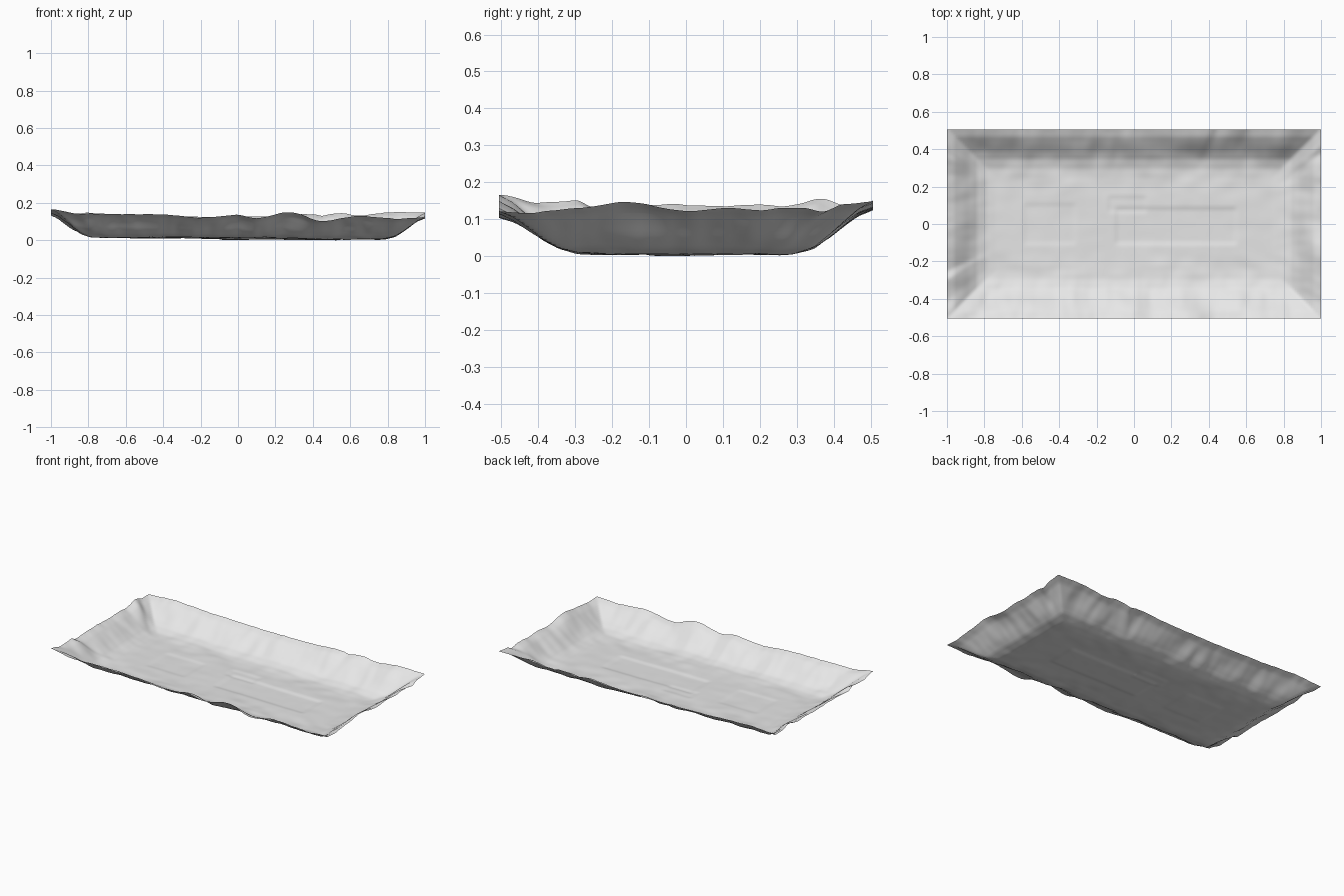
import bpy, bmesh
from mathutils import Vector, noise

if "Cube" in bpy.data.objects:
    bpy.data.objects.remove(bpy.data.objects["Cube"])

HX, HY = 1.0, 0.506

# Rim heights along each side (position, height)
FRONT = [(-1, .175), (-.85, .15), (-.6, .15), (-.4, .145), (-.2, .13), (0, .145), (.1, .128),
         (.28, .16), (.45, .112), (.65, .14), (.85, .125), (1, .13)]
BACK = [(-1, .145), (-.8, .155), (-.5, .14), (-.2, .135), (.1, .135), (.4, .15), (.45, .14),
        (.53, .155), (.63, .143), (.85, .16), (1, .157)]
RIGHT = [(-.506, .13), (-.43, .125), (-.3, .14), (-.15, .155), (0, .13), (.1, .14),
         (.2, .135), (.3, .14), (.37, .13), (.43, .15), (.506, .157)]
LEFT = [(-.506, .175), (-.4, .155), (-.3, .16), (-.25, .14), (-.1, .15), (.1, .145),
        (.2, .15), (.27, .145), (.37, .165), (.43, .145), (.506, .145)]
# Wall profile (distance from rim, fraction of the rise)
WALL = [(0, 1), (.04, .86), (.08, .62), (.12, .36), (.16, .15), (.21, .03), (.26, 0)]


def smooth(t):
    t = max(0, min(1, t))
    return t * t * (3 - 2 * t)


def lookup(table, p, ease=True):
    for (a, va), (b, vb) in zip(table, table[1:]):
        if p <= b:
            t = max(0, (p - a) / (b - a))
            return va + (vb - va) * (smooth(t) if ease else t)
    return table[-1][1]


def recess(x, y, x0, x1, y0, y1):
    # Shallow rectangular dent with soft edges
    e = 0.03
    return (smooth((x - x0) / e) * smooth((x1 - x) / e)
            * smooth((y - y0) / e) * smooth((y1 - y) / e))


def height(x, y):
    dx, dy = HX - abs(x), HY - abs(y)
    d = min(dx, dy)
    # Uneven floor, a little higher on the left
    floor = .019 - .008 * x
    calm = .35 + .65 * smooth((.42 - dy) / .2)
    floor += .007 * calm * noise.noise(Vector((x * 4, y * 6, 3)))
    floor += .004 * calm * noise.noise(Vector((x * 11, y * 13, 8)))
    floor -= .005 * recess(x, y, -.11, .56, -.12, .1)
    floor -= .003 * recess(x, y, -.6, -.3, -.12, .12)
    floor -= .004 * recess(x, y, -.15, .08, .05, .16)
    # Walls meet in mitred corners
    if dx < dy:
        rim = lookup(RIGHT if x > 0 else LEFT, y * HY / (HY - d))
        along, side = y, 20 if x > 0 else 30
    else:
        rim = lookup(BACK if y > 0 else FRONT, x * HX / (HX - d))
        along, side = x, 40 if y > 0 else 50
    f = lookup(WALL, d, False)
    z = floor + (rim - floor) * f
    # Creases running down the walls
    fade = smooth(abs(dx - dy) / .12)
    z += .012 * fade * f * (1 - f) * 4 * noise.noise(Vector((along * 9, d * 6, side + .4)))
    z += .004 * fade * smooth((.3 - d) / .2) * noise.noise(Vector((along * 20, d * 9, side + .7)))
    return z


# Crumpled tray sheet
bm = bmesh.new()
bmesh.ops.create_grid(bm, x_segments=160, y_segments=84, size=1)
for v in bm.verts:
    v.co.x *= HX
    v.co.y *= HY
    v.co.z = height(v.co.x, v.co.y)
low = min(v.co.z for v in bm.verts)
for v in bm.verts:
    v.co.z -= low
for f in bm.faces:
    f.smooth = True

mesh = bpy.data.meshes.new("tray")
bm.to_mesh(mesh)
bm.free()
tray = bpy.data.objects.new("tray", mesh)
bpy.context.collection.objects.link(tray)

mat = bpy.data.materials.new("light grey")
mat.diffuse_color = (0.8, 0.8, 0.8, 1)
mat.use_nodes = True
mat.node_tree.nodes["Principled BSDF"].inputs["Base Color"].default_value = mat.diffuse_color
mesh.materials.append(mat)
